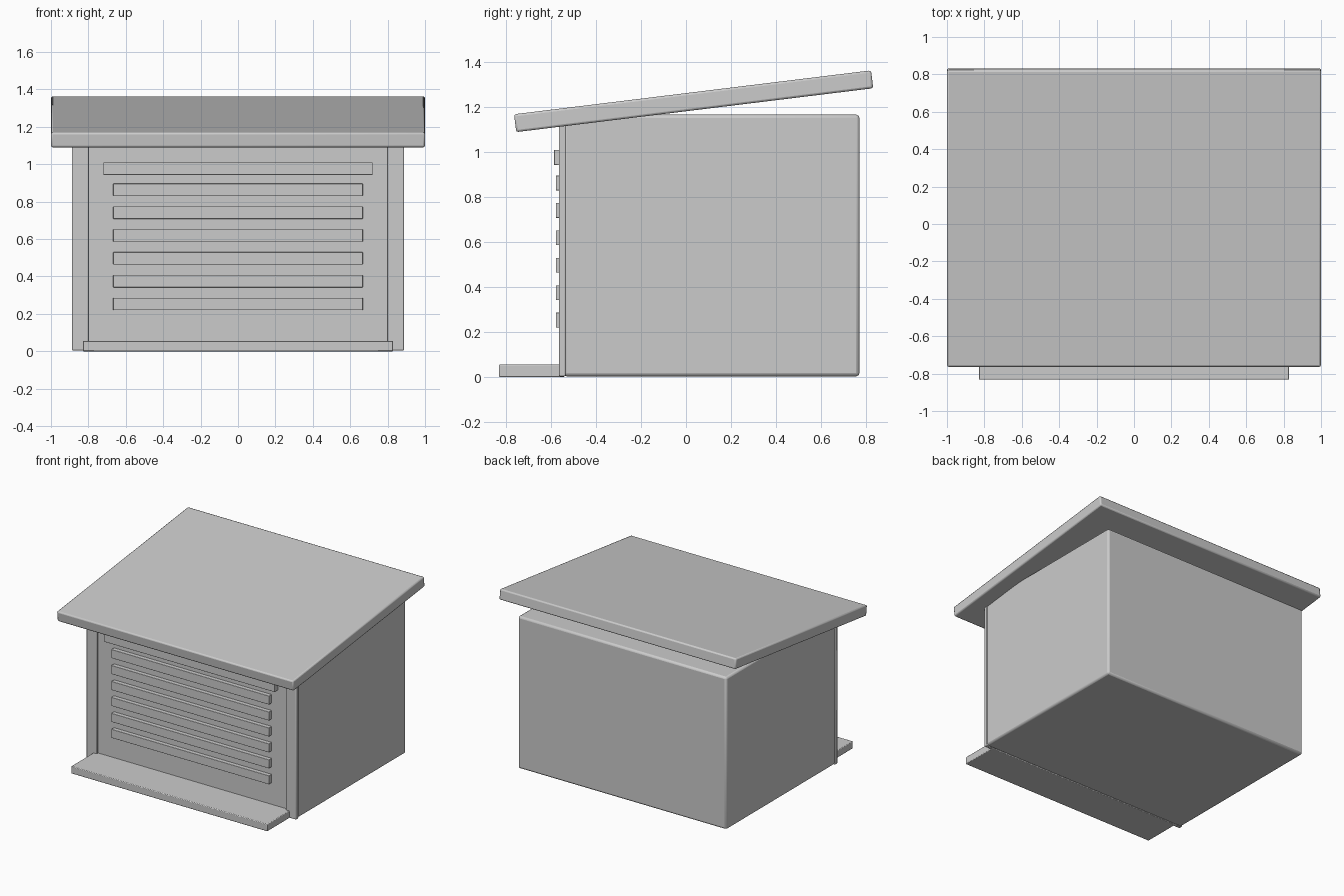
import bpy
import math

if "Cube" in bpy.data.objects:
    bpy.data.objects.remove(bpy.data.objects["Cube"])


def box(name, x, y, z, bevel=0.0, tilt=0.0):
    """Box from (min, max) ranges, optionally bevelled and tilted about x."""
    bpy.ops.mesh.primitive_cube_add(size=1)
    ob = bpy.context.object
    ob.name = name
    ob.scale = [b - a for a, b in (x, y, z)]
    bpy.ops.object.transform_apply(location=False, rotation=False, scale=True)
    ob.location = [(a + b) / 2 for a, b in (x, y, z)]
    ob.rotation_euler.x = tilt
    if bevel:
        mod = ob.modifiers.new("Bevel", 'BEVEL')
        mod.width = bevel
        mod.segments = 2
        bpy.ops.object.shade_smooth_by_angle(angle=math.radians(30))
    return ob


# Main shed body
box("body", (-0.882, 0.882), (-0.547, 0.772), (0.003, 1.167), 0.015)

# Corner posts framing the front
for name, s in (("left_post", -1), ("right_post", 1)):
    x = sorted((s * 0.80, s * 0.887))
    box(name, x, (-0.565, -0.535), (0.003, 1.14), 0.005)

# Sloped roof slab
yc, zc = 0.034, 1.2265
box("roof", (-1, 1), (yc - 0.80, yc + 0.80), (zc - 0.04, zc + 0.04),
    0.01, math.radians(7))

# Front sill
box("sill", (-0.83, 0.83), (-0.832, -0.54), (0.0, 0.056), 0.005)

# Header rail and shutter slats
box("shutter_header", (-0.72, 0.72), (-0.587, -0.54), (0.943, 1.01), 0.002)
for i in range(6):
    z = 0.253 + 0.122 * i
    box(f"shutter_slat_{i + 1}", (-0.667, 0.667), (-0.579, -0.54),
        (z - 0.033, z + 0.033), 0.002)
